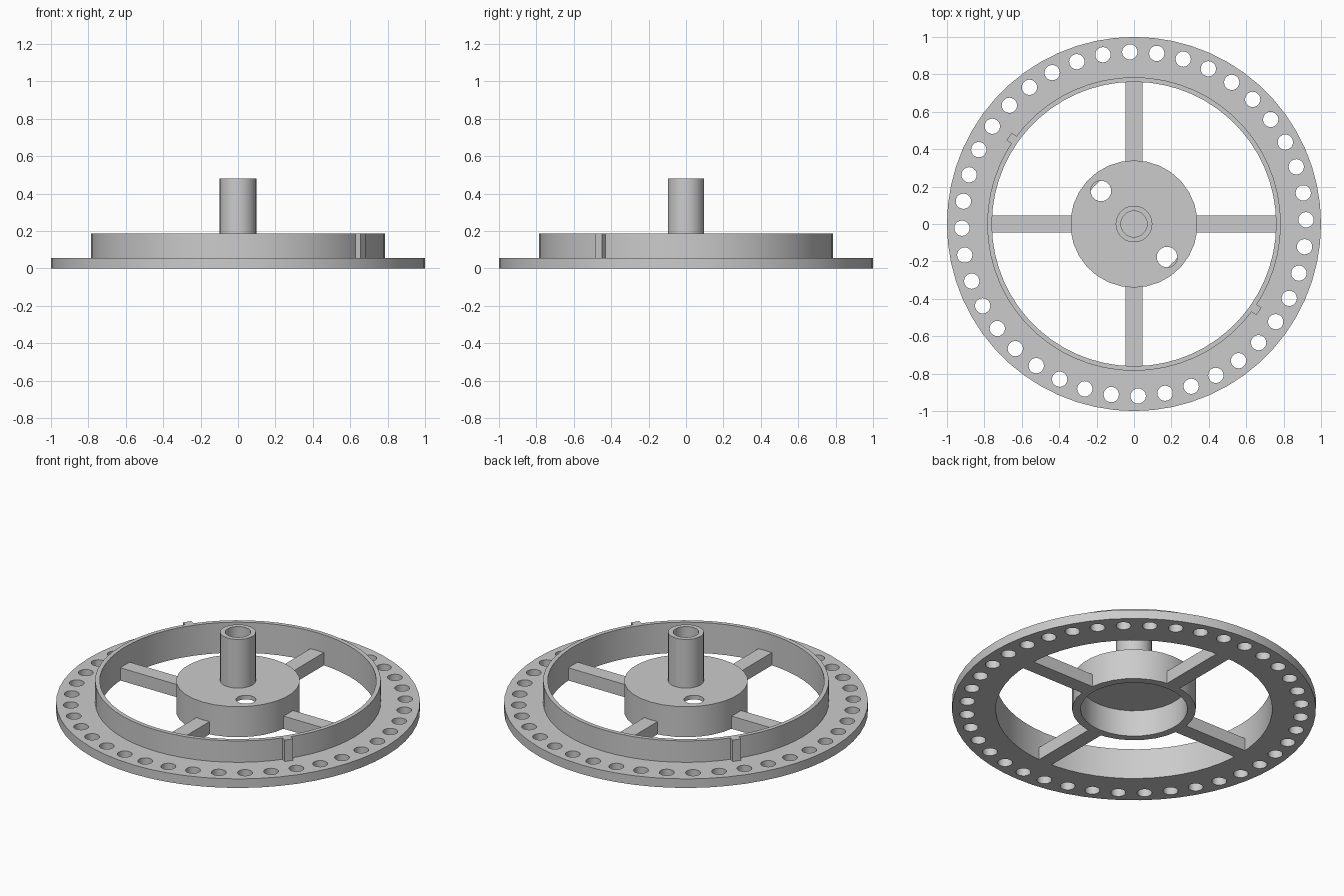
import bpy, bmesh, math
from mathutils import Matrix, Vector

if "Cube" in bpy.data.objects:
    bpy.data.objects.remove(bpy.data.objects["Cube"])

grey = bpy.data.materials.new("grey")
grey.diffuse_color = (0.6, 0.6, 0.6, 1)
grey.use_nodes = True
grey.node_tree.nodes["Principled BSDF"].inputs["Base Color"].default_value = grey.diffuse_color


def finish(name, bm):
    """Turn a bmesh into a named grey object."""
    bmesh.ops.recalc_face_normals(bm, faces=bm.faces)
    mesh = bpy.data.meshes.new(name)
    bm.to_mesh(mesh)
    bm.free()
    mesh.materials.append(grey)
    obj = bpy.data.objects.new(name, mesh)
    bpy.context.collection.objects.link(obj)
    return obj


def lathe(name, profile, sides):
    """Revolve a closed (radius, z) profile around the z axis."""
    bm = bmesh.new()
    rings = []
    for i in range(sides):
        a = math.tau * i / sides
        rings.append([bm.verts.new((r * math.cos(a), r * math.sin(a), z)) for r, z in profile])
    n = len(profile)
    for i in range(sides):
        a, b = rings[i], rings[(i + 1) % sides]
        for j in range(n):
            k = (j + 1) % n
            bm.faces.new((a[j], b[j], b[k], a[k]))
    return finish(name, bm)


def cylinders(name, centres, radius, z0, z1, sides):
    """One mesh holding an upright cylinder at every (x, y) centre."""
    bm = bmesh.new()
    for x, y in centres:
        bmesh.ops.create_cone(bm, cap_ends=True, segments=sides, radius1=radius, radius2=radius,
                              depth=z1 - z0, matrix=Matrix.Translation((x, y, (z0 + z1) / 2)))
    return finish(name, bm)


def radial_box(name, angle, r0, r1, width, z0, z1):
    """Box running outward from r0 to r1 at the given angle."""
    bm = bmesh.new()
    place = (Matrix.Rotation(angle, 4, 'Z')
             @ Matrix.Translation(((r0 + r1) / 2, 0, (z0 + z1) / 2))
             @ Matrix.Diagonal(Vector((r1 - r0, width, z1 - z0, 1))))
    bmesh.ops.create_cube(bm, size=1, matrix=place)
    return finish(name, bm)


def cut(obj, cutter):
    """Subtract the cutter, then delete it."""
    cutter.hide_render = True
    mod = obj.modifiers.new("cut", 'BOOLEAN')
    mod.operation = 'DIFFERENCE'
    mod.solver = 'EXACT'
    mod.object = cutter
    bpy.context.view_layer.objects.active = obj
    bpy.ops.object.modifier_apply(modifier=mod.name)
    bpy.data.objects.remove(cutter)


def smooth(obj):
    bpy.ops.object.select_all(action='DESELECT')
    obj.select_set(True)
    bpy.context.view_layer.objects.active = obj
    bpy.ops.object.shade_smooth_by_angle(angle=math.radians(30))


def polar(radius, degrees):
    a = math.radians(degrees)
    return radius * math.cos(a), radius * math.sin(a)


# Outer flange with its raised rim wall, drilled with a circle of 40 holes
rim = lathe("rim", [(0.76, 0), (1, 0), (1, 0.055), (0.785, 0.055), (0.785, 0.185), (0.76, 0.185)], 60)
cut(rim, cylinders("rim_holes", [polar(0.92, 1.4 + 9 * i) for i in range(40)], 0.041, -0.1, 0.15, 20))

# Hub: a cup open at the bottom, with two holes through its top plate
hub = cylinders("hub", [(0, 0)], 0.34, 0, 0.185, 30)
cut(hub, cylinders("hub_hollow", [(0, 0)], 0.294, -0.1, 0.16, 30))
cut(hub, cylinders("hub_holes", [polar(0.25, 135), polar(0.25, -45)], 0.055, 0.1, 0.3, 24))

# Hollow shaft standing on the hub
shaft = lathe("shaft", [(0.07, 0.185), (0.098, 0.185), (0.098, 0.48), (0.07, 0.48)], 30)

for part in (rim, hub, shaft):
    smooth(part)

# Four spokes between hub and rim
for i in range(4):
    radial_box(f"spoke_{i + 1}", math.radians(90 * i), 0.32, 0.765, 0.09, 0, 0.077)

# Two small locating keys on the outside of the rim wall
for i, angle in enumerate((-35, 145)):
    radial_box(f"key_{i + 1}", math.radians(angle), 0.775, 0.815, 0.048, 0.05, 0.185)
